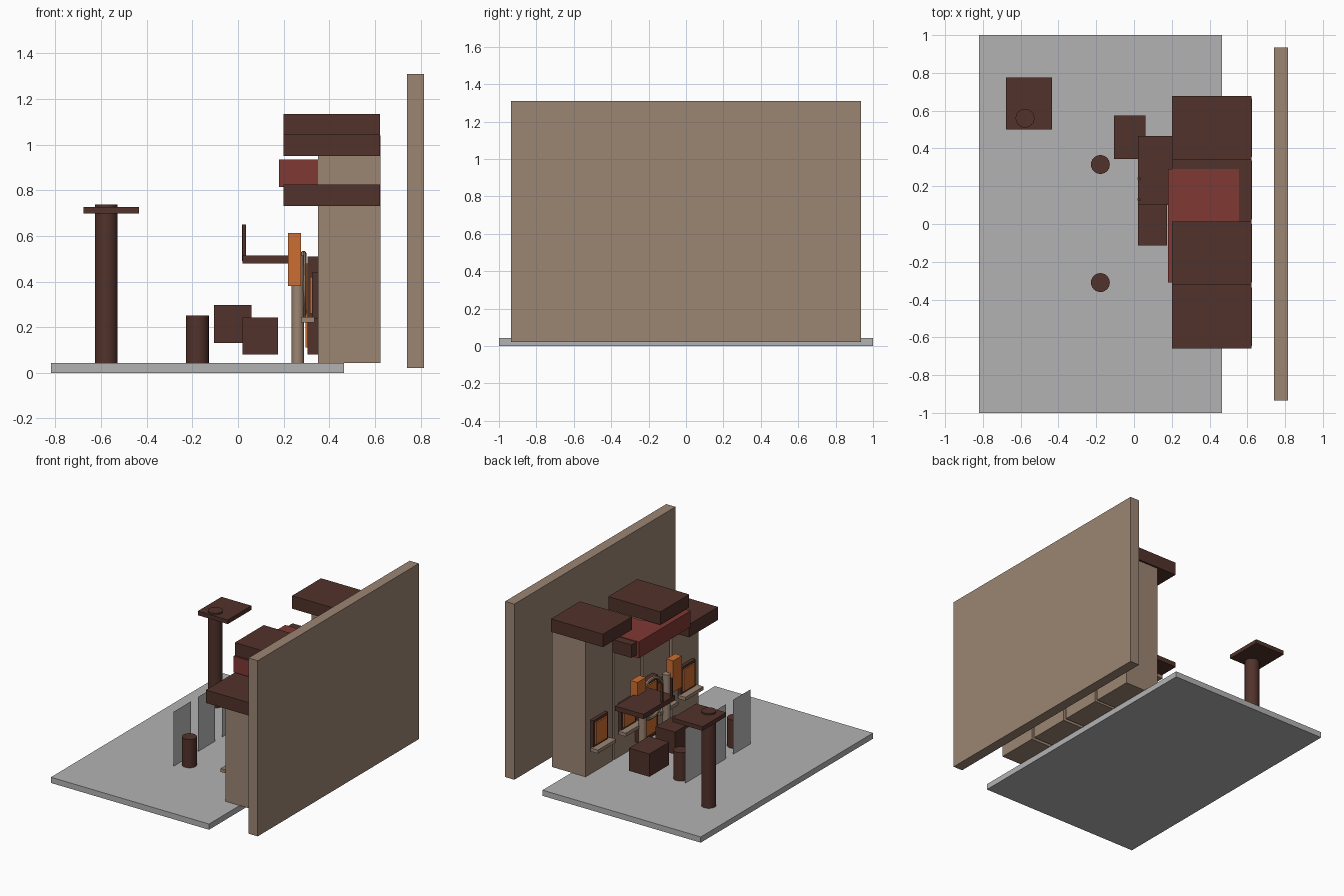
import bpy, math

if "Cube" in bpy.data.objects:
    bpy.data.objects.remove(bpy.data.objects["Cube"])


def colour(name, r, g, b):
    m = bpy.data.materials.new(name)
    m.diffuse_color = (r, g, b, 1)
    m.use_nodes = True
    m.node_tree.nodes["Principled BSDF"].inputs["Base Color"].default_value = m.diffuse_color
    return m


GREY = colour("stone grey", 0.45, 0.45, 0.45)
PANE = colour("pale grey", 0.50, 0.50, 0.50)
BEIGE = colour("plaster beige", 0.33, 0.235, 0.17)
BROWN = colour("dark brown", 0.084, 0.032, 0.024)
RED = colour("awning red", 0.216, 0.040, 0.034)
ORANGE = colour("lantern orange", 0.61, 0.156, 0.032)


def box(name, mat, x, y, z):
    """Box from (min, max) pairs on each axis."""
    c = [(a + b) / 2 for a, b in (x, y, z)]
    bpy.ops.mesh.primitive_cube_add(size=1, location=c)
    o = bpy.context.object
    o.name = name
    o.scale = [b - a for a, b in (x, y, z)]
    bpy.ops.object.transform_apply(location=False, rotation=False, scale=True)
    o.data.materials.append(mat)
    return o


def tube(name, mat, x, y, r, z, sides=24):
    """Upright cylinder from z[0] to z[1]."""
    bpy.ops.mesh.primitive_cylinder_add(
        vertices=sides, radius=r, depth=z[1] - z[0],
        location=(x, y, (z[0] + z[1]) / 2))
    o = bpy.context.object
    o.name = name
    o.data.materials.append(mat)
    bpy.ops.object.shade_smooth_by_angle()
    return o


# Ground slab and tall backing wall
box("ground_slab", GREY, (-0.82, 0.465), (-1, 1), (0, 0.042))
box("back_wall", BEIGE, (0.74, 0.815), (-0.935, 0.935), (0.02, 1.31))

# Row of four houses with overhanging flat roofs
houses = [(-0.49, 0.73), (-0.155, 0.95), (0.18, 0.835), (0.51, 1.04)]
for i, (y, top) in enumerate(houses):
    box(f"house_{i}", BEIGE, (0.35, 0.625), (y - 0.155, y + 0.155), (0.042, top))
    box(f"roof_{i}", BROWN, (0.20, 0.622), (y - 0.168, y + 0.168), (top, top + 0.095))

# Red awning
box("awning", RED, (0.18, 0.555), (-0.31, 0.29), (0.815, 0.935))

# Windows: frame, glowing pane, sill
for i, y in enumerate((-0.49, -0.20, 0.20, 0.525)):
    box(f"window_frame_{i}", BROWN, (0.325, 0.352), (y - 0.085, y + 0.085), (0.235, 0.44))
    box(f"window_pane_{i}", ORANGE, (0.315, 0.33), (y - 0.065, y + 0.065), (0.26, 0.42))
    box(f"window_sill_{i}", BEIGE, (0.275, 0.335), (y - 0.105, y + 0.105), (0.22, 0.245))

# Door with frame, ring arch and two pillars
box("door_frame", BROWN, (0.305, 0.352), (-0.11, 0.09), (0.08, 0.51))
box("door_panel", ORANGE, (0.295, 0.31), (-0.085, 0.065), (0.11, 0.48))
bpy.ops.mesh.primitive_torus_add(
    major_radius=0.142, minor_radius=0.013, major_segments=32, minor_segments=8,
    location=(0.287, -0.01, 0.38), rotation=(0, math.pi / 2, 0))
ring = bpy.context.object
ring.name = "door_ring"
ring.data.materials.append(BEIGE)
bpy.ops.object.shade_smooth_by_angle()
for i, y in enumerate((-0.15, 0.13)):
    tube(f"pillar_{i}", BEIGE, 0.262, y, 0.027, (0.042, 0.515))

# Hanging lanterns
for i, y in enumerate((-0.215, 0.20)):
    box(f"lantern_{i}", ORANGE, (0.22, 0.275), (y - 0.05, y + 0.05), (0.38, 0.612))

# Balcony shelf and its slim posts
box("balcony", BROWN, (0.02, 0.25), (0.10, 0.465), (0.478, 0.513))
for i, y in enumerate((0.13, 0.24)):
    tube(f"balcony_post_{i}", BROWN, 0.027, y, 0.009, (0.49, 0.65), 12)

# Crates and barrels
box("crate_a", BROWN, (-0.105, 0.06), (0.345, 0.575), (0.13, 0.297))
box("crate_b", BROWN, (0.02, 0.176), (-0.115, 0.10), (0.08, 0.243))
for i, y in enumerate((-0.31, 0.315)):
    tube(f"barrel_{i}", BROWN, -0.178, y, 0.05, (0.042, 0.25))

# Tall signpost with flat board
tube("signpost", BROWN, -0.577, 0.56, 0.05, (0.042, 0.738))
box("signpost_board", BROWN, (-0.677, -0.433), (0.5, 0.775), (0.697, 0.727))

# Three thin upright panes
for i, y in enumerate((-0.29, -0.01, 0.27)):
    bpy.ops.mesh.primitive_plane_add(size=1, location=(-0.25, y, 0.242),
                                     rotation=(0, -math.pi / 2, 0))
    p = bpy.context.object
    p.name = f"upright_pane_{i}"
    p.scale = (0.40, 0.20, 1)
    p.data.materials.append(PANE)
